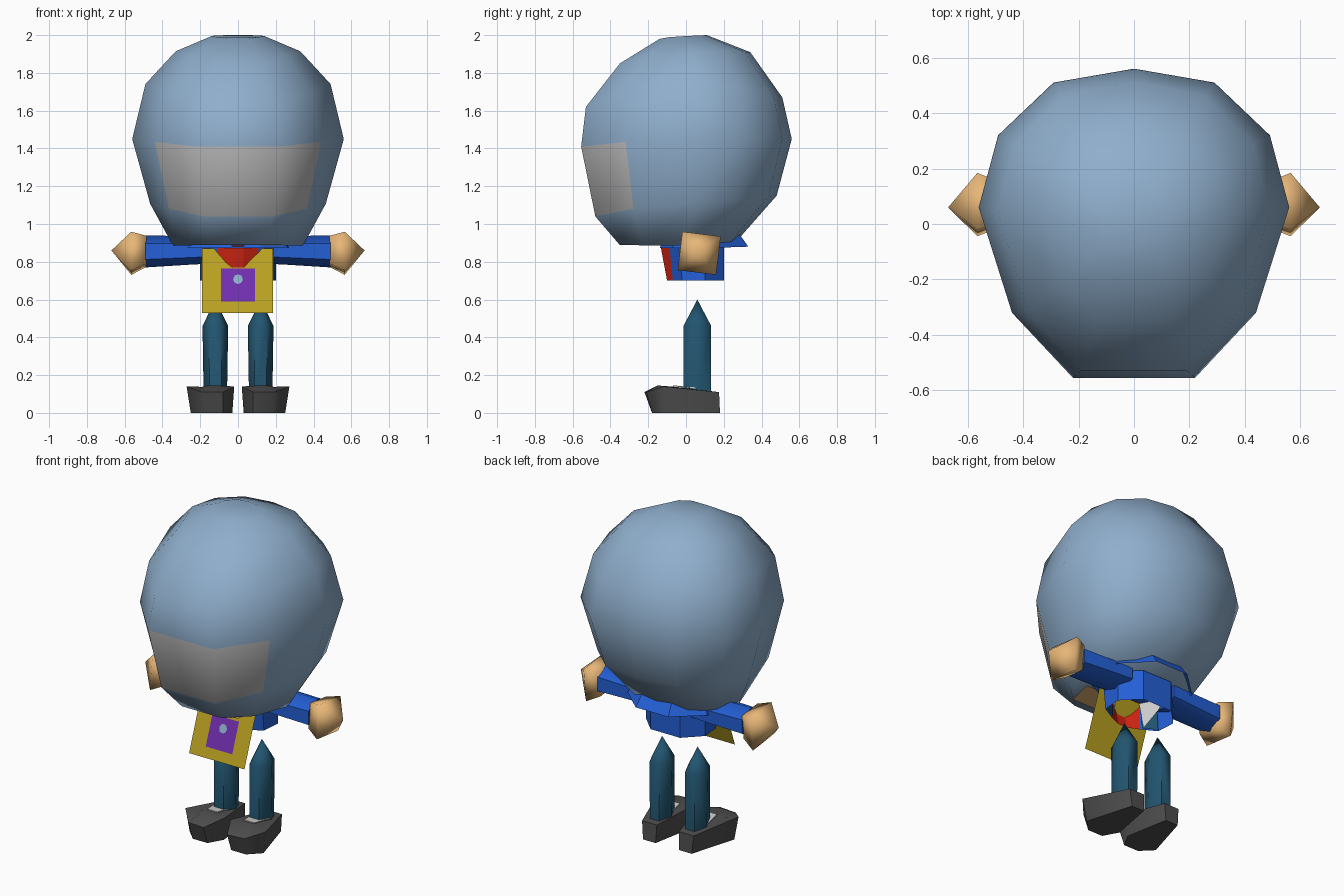
import bpy, bmesh, math

if "Cube" in bpy.data.objects:
    bpy.data.objects.remove(bpy.data.objects["Cube"])


def material(name, rgb):
    m = bpy.data.materials.new(name)
    m.diffuse_color = [(c / 255 / 12.92 if c < 11 else ((c / 255 + .055) / 1.055) ** 2.4)
                       for c in rgb] + [1]
    m.use_nodes = True
    m.node_tree.nodes["Principled BSDF"].inputs["Base Color"].default_value = m.diffuse_color
    return m


STEEL = material("steel blue", (143, 174, 204))
GREY = material("visor grey", (184, 184, 184))
SKIN = material("skin tan", (232, 183, 120))
BLUE = material("jacket blue", (36, 96, 215))
RED = material("red", (214, 38, 18))
YELLOW = material("mustard", (186, 161, 34))
PURPLE = material("purple", (113, 47, 175))
TEAL = material("dark teal", (34, 85, 112))
DARK = material("shoe grey", (78, 78, 78))
PALE = material("pale grey", (205, 205, 205))


def finish(name, bm, mats, angle=None):
    bmesh.ops.recalc_face_normals(bm, faces=bm.faces)
    me = bpy.data.meshes.new(name)
    bm.to_mesh(me)
    bm.free()
    for m in mats:
        me.materials.append(m)
    ob = bpy.data.objects.new(name, me)
    bpy.context.collection.objects.link(ob)
    if angle:
        bpy.ops.object.select_all(action='DESELECT')
        ob.select_set(True)
        bpy.context.view_layer.objects.active = ob
        bpy.ops.object.shade_smooth_by_angle(angle=math.radians(angle))
    return ob


def loft(name, rings, mats, angle=None, caps=(True, True), rule=None):
    """Skin a list of rings; a one-point ring makes a tip."""
    bm = bmesh.new()
    vs = [[bm.verts.new(p) for p in r] for r in rings]
    for a, b in zip(vs, vs[1:]):
        n = len(a)
        for i in range(n):
            j = (i + 1) % n
            if len(b) == 1:
                bm.faces.new((a[i], a[j], b[0]))
            else:
                bm.faces.new((a[i], a[j], b[j], b[i]))
    if caps[0]:
        bm.faces.new(vs[0])
    if caps[1] and len(vs[-1]) > 2:
        bm.faces.new(vs[-1])
    if rule:
        bm.normal_update()
        for f in bm.faces:
            f.material_index = rule(f)
    return finish(name, bm, mats, angle)


def plate(name, pts, mat, facing=(0, -1, 0)):
    """Single flat panel turned to the given direction."""
    bm = bmesh.new()
    bm.faces.new([bm.verts.new(p) for p in pts])
    ob = finish(name, bm, [mat])
    if sum(a * b for a, b in zip(ob.data.polygons[0].normal, facing)) < 0:
        ob.data.flip_normals()
    return ob


def mirrored(pts):
    return pts + [(-p[0], *p[1:]) for p in reversed(pts)]


# head: one eleven-sided outline scaled to each level
half = [(.22, -.555), (.44, -.32), (.56, .06), (.49, .32), (.29, .51)]
outline = half + [(0, .56)] + [(-x, y) for x, y in reversed(half)]
levels = [  # half width, front y, back y, front z, back z, raise at the sides
    (.345, -.35, .26, .888, .90, -.01), (.465, -.48, .48, 1.04, 1.15, -.015),
    (.56, -.555, .56, 1.41, 1.45, .01), (.49, -.53, .51, 1.62, 1.67, .085),
    (.33, -.35, .34, 1.85, 1.91, .02), (.14, -.14, .11, 1.98, 2.0, 0)]
rings = []
for w, yf, yb, zf, zb, up in levels:
    ring = []
    for x, y in outline:
        t = min(1, max(0, (y + .555) / 1.115))
        ring.append((x * w / .56, yf + (yb - yf) * t,
                     zf + (zb - zf) * math.sqrt(t) + up * math.sin(math.pi * t)))
    rings.append(ring)


def visor_faces(f):
    c = f.calc_center_median()
    return 1 if 1.1 < c.z < 1.4 and c.y < -.36 else 0


loft("head", rings, [STEEL, GREY], 65, rule=visor_faces)
plate("chin", [(-.2, -.29, .878), (.2, -.29, .878), (.24, -.12, .878), (-.24, -.12, .878)],
      SKIN, (0, 0, -1))

# hollow jacket body with a red shirt front
low = mirrored([(.03, -.10), (.10, -.07), (.19, -.02), (.20, .10), (.10, .20)])
high = mirrored([(.03, -.135), (.11, -.088), (.19, -.04), (.20, .10), (.10, .20)])
loft("jacket", [[(x, y, .70) for x, y in low], [(x, y, .885) for x, y in high]], [BLUE, RED],
     caps=(False, True), rule=lambda f: 1 if f.calc_center_median().y < -.075 and
     abs(f.calc_center_median().x) < .09 else 0)

# flared collar, raised at the back
low = mirrored([(.13, -.14, .872), (.27, -.07, .872), (.27, .18, .875), (.11, .33, .88)])
high = mirrored([(.13, -.13, .888), (.24, -.07, .90), (.24, .16, .93), (.10, .28, .95)])
loft("collar", [low, high], [BLUE], caps=(False, False))


# leaning front panel with badge
def lean(x, z, out=0):
    return (x, -.076 - .37 * (.87 - z) - out, z)


def panel(name, pts, out, mat):
    plate(name, [lean(x, z, out) for x, z in pts], mat)


panel("front_panel", [(-.19, .53), (.185, .53), (.185, .87), (-.19, .87)], 0, YELLOW)
panel("badge", [(-.09, .59), (.09, .59), (.09, .765), (-.09, .765)], .004, PURPLE)
panel("badge_dot", [(.026 * math.cos(i * math.pi / 4), .708 + .026 * math.sin(i * math.pi / 4))
                    for i in range(8)], .008, STEEL)


def cross(x, cy, cz, ry, rz, n, turn=0):
    return [(x, cy + ry * math.cos(turn + i * 2 * math.pi / n),
             cz + rz * math.sin(turn + i * 2 * math.pi / n)) for i in range(n)]


for side, s in (("right", 1), ("left", -1)):
    # lining inside the open jacket hem
    plate(side + "_lining", [(s * .105, -.055, .703), (s * .185, -.01, .703), (s * .18, -.02, .87),
                             (s * .10, -.07, .87)], TEAL, (0, 1, 0))
    plate(side + "_shirt", [(s * .11, -.045, .705), (s * .175, .09, .86),
                            (s * .09, -.065, .86)], PALE, (0, 1, 0))

    # sleeve
    loft(side + "_sleeve", [cross(s * x, .07, z, ry, rz, 6, math.pi / 6) for x, z, ry, rz in
                            ((.15, .865, .11, .075), (.25, .86, .11, .075), (.49, .855, .10, .085))],
         [BLUE], 65)
    # hand
    q = math.pi / 4 - .12
    loft(side + "_hand", [cross(s * .485, .07, .855, .105, .105, 4, q),
                          cross(s * .565, .07, .845, .145, .145, 4, q),
                          [(s * .67, .06, .86)]], [SKIN], 95)

    # leg with a pointed top
    def leg_ring(z, rx, ry):
        return [(s * (.12 + rx * math.cos(i * math.pi / 3)),
                 .06 + ry * math.sin(i * math.pi / 3), z) for i in range(6)]
    loft(side + "_leg", [leg_ring(.10, .062, .085), leg_ring(.46, .068, .085),
                         [(s * .12, .06, .60)]], [TEAL], 65)

    # shoe, widest near the toe and narrow at the heel
    sole = [(.08, -.18, 0), (.18, -.18, 0), (.25, -.11, 0),
            (.165, .18, 0), (.08, .18, 0), (.03, -.09, 0)]
    top = [(.08, -.22, .11), (.19, -.21, .11), (.272, -.12, .14),
           (.175, .175, .11), (.075, .175, .11), (.02, -.10, .14)]
    lid = [(.11, -.15, .145), (.16, -.15, .145), (.19, -.06, .138),
           (.16, .15, .112), (.09, .15, .112), (.07, -.06, .138)]
    loft(side + "_shoe", [[(s * x, y, z) for x, y, z in r] for r in (sole, top, lid)], [DARK], 60)
    # sock edge showing above the shoe
    sock = [(.09, -.07, .140), (.16, -.07, .140), (.18, .06, .128), (.07, .06, .128)]
    loft(side + "_sock", [[(s * x, y, z + d) for x, y, z in sock] for d in (0, .006)], [PALE])
